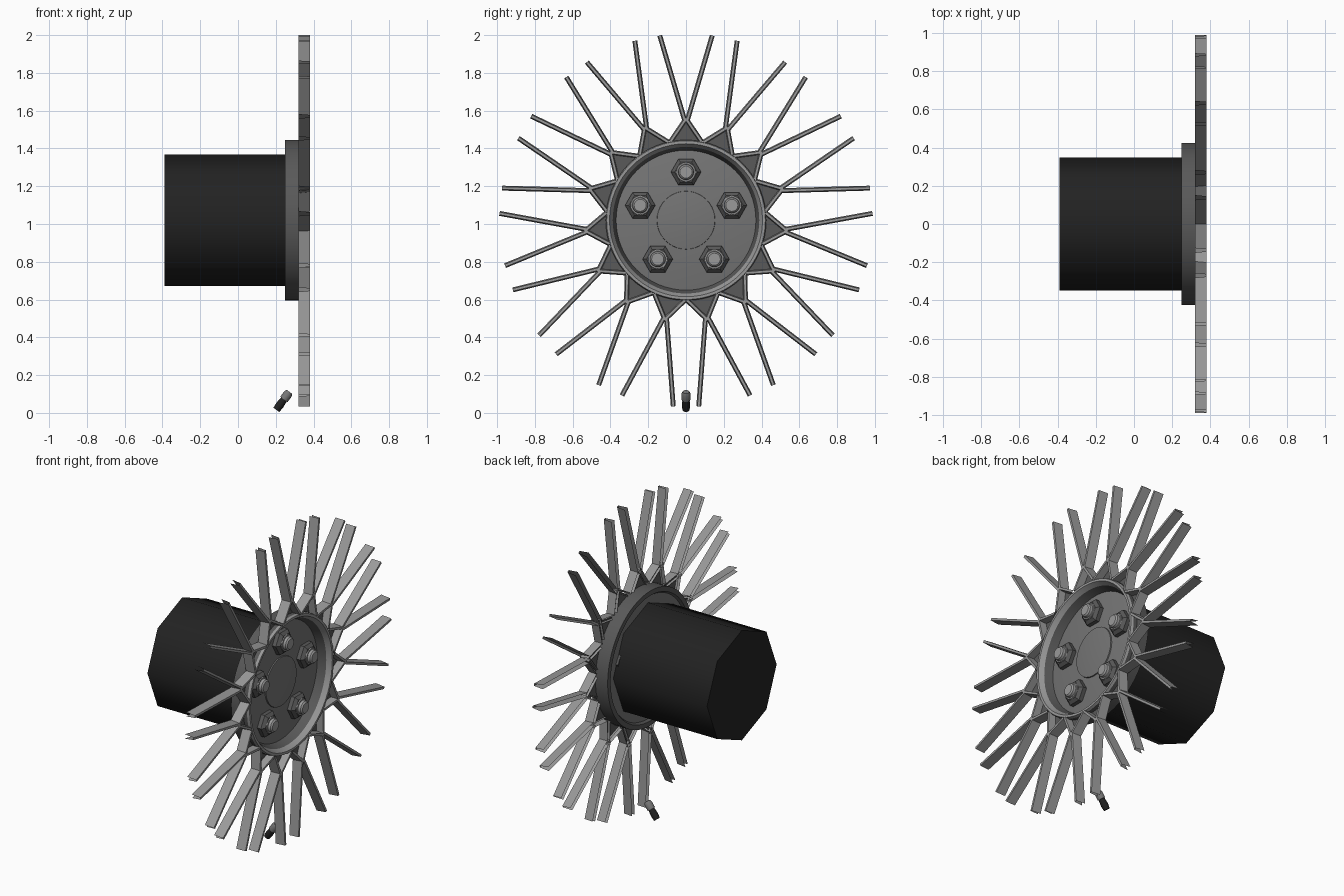
import bpy, bmesh, math
from mathutils import Vector, Matrix

if "Cube" in bpy.data.objects:
    bpy.data.objects.remove(bpy.data.objects["Cube"])

AXLE = Vector((0, 0, 1.02))
PAIRS = 15


def material(name, v):
    m = bpy.data.materials.new(name)
    m.use_nodes = True
    m.diffuse_color = (v, v, v, 1)
    b = next(n for n in m.node_tree.nodes if n.type == "BSDF_PRINCIPLED")
    b.inputs["Base Color"].default_value = (v, v, v, 1)
    return m


light = material("light_alloy", 0.32)
mid = material("mid_grey", 0.18)
dark = material("dark_grey", 0.10)
black = material("black", 0.016)


def finish(name, bm, mat, angle=35):
    bmesh.ops.recalc_face_normals(bm, faces=bm.faces)
    me = bpy.data.meshes.new(name)
    bm.to_mesh(me)
    bm.free()
    ob = bpy.data.objects.new(name, me)
    bpy.context.collection.objects.link(ob)
    me.materials.append(mat)
    bpy.ops.object.select_all(action="DESELECT")
    ob.select_set(True)
    bpy.context.view_layer.objects.active = ob
    bpy.ops.object.shade_smooth_by_angle(angle=math.radians(angle))
    return ob


def lathe(name, profile, sides, mat, place=None, angle=35):
    """Turn (radius, x) points around the x axis."""
    bm = bmesh.new()
    verts = [bm.verts.new((x, r, 0)) for r, x in profile]
    edges = [bm.edges.new(pair) for pair in zip(verts, verts[1:])]
    bmesh.ops.spin(bm, geom=verts + edges, cent=(0, 0, 0), axis=(1, 0, 0),
                   angle=math.tau, steps=sides, use_duplicate=False)
    bmesh.ops.remove_doubles(bm, verts=bm.verts, dist=1e-4)
    bm.transform(place or Matrix.Translation(AXLE))
    return finish(name, bm, mat, angle)


# Hub drum, barrel, lip and face
lathe("hub_drum", [(0, -.39), (.347, -.39), (.347, .27), (0, .27)], 8, black, angle=50)
lathe("rim_barrel", [(.385, .265), (.395, .25), (.425, .25), (.425, .36)], 64, dark)
lathe("rim_lip", [(.425, .36), (.42, .375), (.405, .375), (.388, .345)], 64, light)
lathe("rim_inner_wall", [(.388, .345), (.37, .295)], 64, dark)
lathe("wheel_face", [(0, .265), (.387, .265), (.387, .29), (.37, .295), (0, .295)], 64, mid)
lathe("center_cap", [(.155, .29), (.153, .302), (.1, .308), (0, .311)], 40, mid)

# Five lug nuts with stud ends
for i in range(5):
    a = math.tau * i / 5
    spot = Matrix.Translation(AXLE + Vector((0, .255 * math.sin(a), .255 * math.cos(a))))
    lathe(f"lug_nut_{i + 1}", [(0, .25), (.08, .25), (.08, .32), (.06, .338), (0, .338)],
          6, dark, spot)
    lathe(f"lug_stud_{i + 1}", [(.052, .336), (.05, .344), (.042, .344), (.04, .36),
                                (.032, .368), (0, .368)], 20, light, spot)


# Spokes: tapered channels, open at the back and at the tip
def channel(bm, start, end, turn):
    p, q = Vector(start), Vector(end)
    side = (q - p).orthogonal().normalized()
    rows = []
    for c in (p, q):
        section = ((-.013, .32), (-.007, .38), (.007, .38), (.013, .32))
        flat = [(x, c + side * w) for w, x in section]
        rows.append([bm.verts.new(turn @ Vector((x, f.x, f.y))) for x, f in flat])
    for j in range(3):
        bm.faces.new((rows[0][j], rows[0][j + 1], rows[1][j + 1], rows[1][j]))


spokes, webs = bmesh.new(), bmesh.new()
for i in range(PAIRS):
    turn = Matrix.Translation(AXLE) @ Matrix.Rotation(-math.tau * i / PAIRS, 4, "X")
    for s in (-1, 1):
        channel(spokes, (s * .006, .525), (s * .139, .978), turn)
        channel(spokes, (s * .083, .415), (s * -.002, .54), turn)
    corners = ((-.08, .415), (.08, .415), (0, .535))
    webs.faces.new([webs.verts.new(turn @ Vector((.335, y, z))) for y, z in corners])
finish("spokes", spokes, light, 20)
finish("spoke_webs", webs, dark)

# Tilted valve near the bottom edge
tilt = Matrix.Translation((.203, 0, .016)) @ Matrix.Rotation(math.radians(-54), 4, "Y")
lathe("valve_stem", [(0, 0), (.019, 0), (.022, .03), (.018, .075), (0, .075)], 12, black, tilt)
lathe("valve_cap", [(0, .068), (.024, .068), (.024, .105), (.017, .118), (0, .118)],
      12, mid, tilt)
